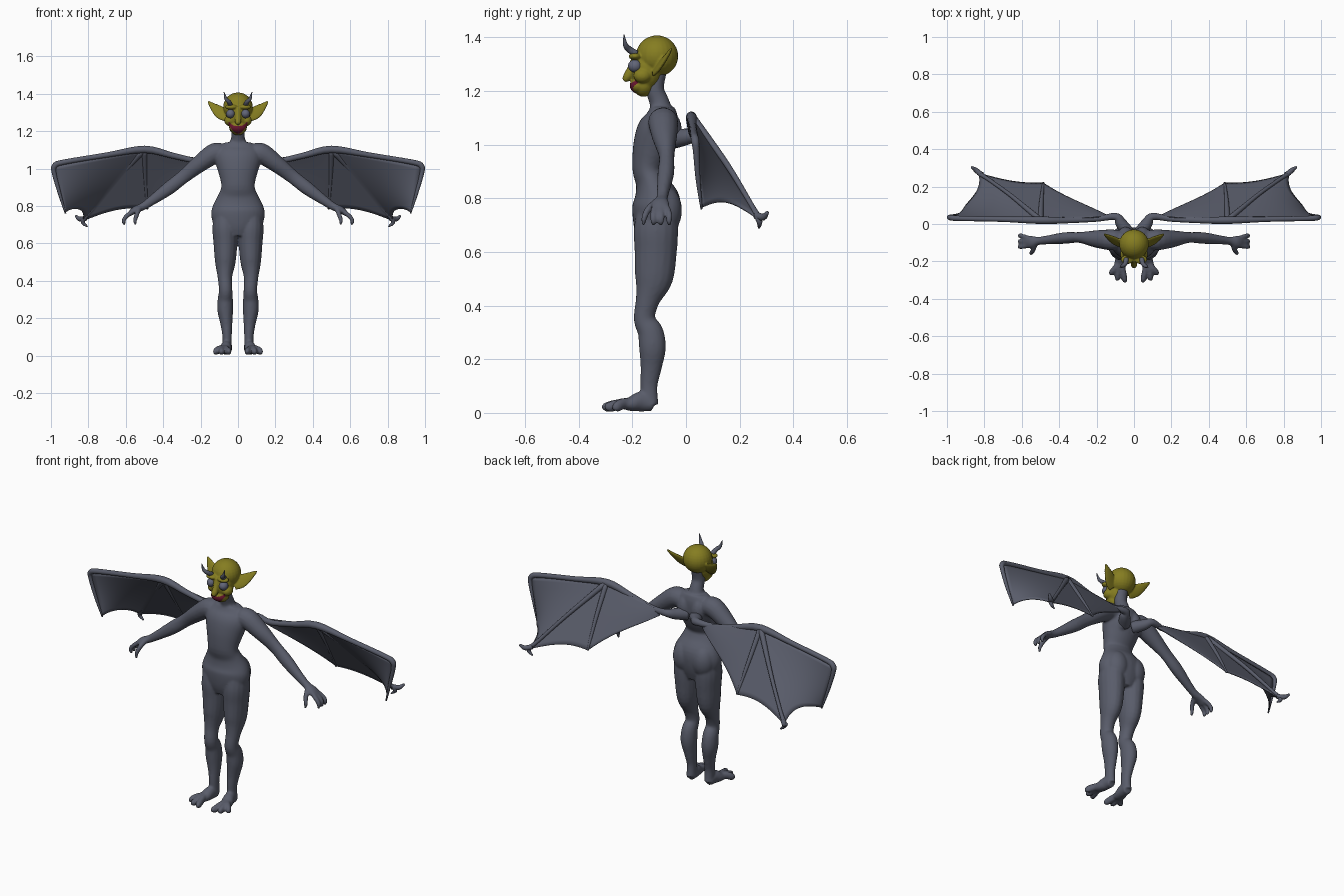
import bpy, bmesh, math
from mathutils import Vector, Matrix

def material(name, rgb):
    m = bpy.data.materials.new(name)
    m.diffuse_color = (*rgb, 1)
    return m

GREY = material("slate_skin", (0.10, 0.108, 0.145))
YELLOW = material("olive_yellow", (0.235, 0.205, 0.015))
RED = material("dark_red", (0.14, 0.008, 0.028))
EYE = material("eye_grey", (0.12, 0.13, 0.185))
X, Y, Z = Vector((1, 0, 0)), Vector((0, 1, 0)), Vector((0, 0, 1))

def flip(p, s):
    return (p[0] * s, *p[1:])

def tube(bm, pts, ref=Y, both=True, sides=16, steps=4):
    """Smooth tube through (x, y, z, r_across, r_along_ref) points, mirrored in x."""
    pts = [(*p, p[3]) if len(p) == 4 else p for p in pts]
    for s in ((1, -1) if both else (1,)):
        k = [flip(p, s) for p in pts]
        k = [k[0]] + k + [k[-1]]
        path = []
        for i in range(1, len(k) - 2):
            for j in range(steps):
                t = j / steps
                path.append([0.5 * (2 * b + (c - a) * t + (2 * a - 5 * b + 4 * c - d) * t * t
                                    + (3 * b - a - 3 * c + d) * t ** 3)
                             for a, b, c, d in zip(*k[i - 1:i + 3])])
        path.append(list(k[-1]))
        rings = []
        for i, p in enumerate(path):
            t = (Vector(path[min(i + 1, len(path) - 1)][:3]) - Vector(path[max(i - 1, 0)][:3])).normalized()
            u = (ref - t * ref.dot(t)).normalized()
            w = t.cross(u)
            rings.append([bm.verts.new(Vector(p[:3]) + w * (p[3] * math.cos(a)) + u * (p[4] * math.sin(a)))
                          for a in (2 * math.pi * n / sides for n in range(sides))])
        for r, q in zip(rings, rings[1:]):
            for n in range(sides):
                m = (n + 1) % sides
                bm.faces.new((r[n], r[m], q[m], q[n]))
        bm.faces.new(rings[0])
        bm.faces.new(rings[-1])

def ball(bm, c, r, both=True):
    for s in ((1, -1) if both else (1,)):
        bmesh.ops.create_uvsphere(bm, u_segments=24, v_segments=16, radius=1,
                                  matrix=Matrix.Translation(flip(c, s)) @ Matrix.Diagonal((*r, 1)))

def finish(name, bm, mats, voxel=0, smooth=4):
    bmesh.ops.recalc_face_normals(bm, faces=bm.faces[:])
    me = bpy.data.meshes.new(name)
    bm.to_mesh(me)
    bm.free()
    ob = bpy.data.objects.new(name, me)
    bpy.context.collection.objects.link(ob)
    if voxel:  # fuse overlapping parts into one skin
        r = ob.modifiers.new("fuse", 'REMESH')
        r.mode, r.voxel_size = 'VOXEL', voxel
        m = ob.modifiers.new("soften", 'SMOOTH')
        m.factor, m.iterations = 0.5, smooth
        dg = bpy.context.evaluated_depsgraph_get()
        ob.data = bpy.data.meshes.new_from_object(ob.evaluated_get(dg))
        ob.modifiers.clear()
    ob.data.materials.clear()
    for m in mats:
        ob.data.materials.append(m)
    for f in ob.data.polygons:
        f.use_smooth = True
        f.material_index = 0
    return ob

# ---- body: torso, neck, legs, feet, arms and hands fused ----
bm = bmesh.new()
tube(bm, [(0, -.112, .64, .08, .066), (0, -.112, .69, .125, .082), (0, -.11, .75, .143, .09),
          (0, -.111, .80, .135, .086), (0, -.127, .86, .105, .061), (0, -.14, .91, .089, .06),
          (0, -.125, .98, .105, .074), (0, -.105, 1.05, .125, .078), (0, -.09, 1.10, .12, .062),
          (0, -.088, 1.14, .07, .045)], both=False, sides=32)
tube(bm, [(0, -.085, 1.10, .06, .045), (0, -.1, 1.16, .038, .037), (0, -.116, 1.21, .036, .034),
          (0, -.105, 1.28, .036, .035)], both=False)
ball(bm, (.06, -.077, .755), (.066, .062, .09))
ball(bm, (.045, -.055, 1.05), (.04, .04, .07))  # shoulder blades
tube(bm, [(.07, -.108, .75, .06, .075), (.069, -.112, .68, .068, .083), (.067, -.113, .6, .064, .079),
          (.068, -.12, .5, .055, .071),
          (.07, -.143, .42, .039, .045), (.066, -.155, .35, .036, .04), (.068, -.132, .3, .041, .048),
          (.068, -.125, .24, .042, .05), (.062, -.13, .17, .032, .04), (.058, -.138, .1, .025, .032),
          (.058, -.135, .03, .026, .033)])
tube(bm, [(.058, -.12, .03, .026, .025), (.062, -.165, .042, .029, .038), (.07, -.2, .034, .033, .029),
          (.075, -.225, .028, .032, .02)], Z)
for tip in ((.12, -.26), (.088, -.288), (.05, -.297)):
    tube(bm, [(.07, -.2, .034, .02, .022), ((tip[0] + .076) / 2, -.235, .034, .017, .021),
              (*tip, .021, .015, .019), (tip[0], tip[1] - .013, .013, .006)], Z)
tube(bm, [(.07, -.085, 1.07, .05), (.12, -.085, 1.083, .056), (.2, -.08, 1.03, .047, .047),
          (.29, -.072, .958, .037, .029), (.37, -.075, .895, .036, .031), (.46, -.085, .83, .026, .024),
          (.51, -.09, .797, .021, .022), (.55, -.095, .78, .019, .033), (.58, -.095, .757, .013, .035)])
for y0, y in ((-.075, -.063), (-.095, -.093), (-.115, -.122)):
    tube(bm, [(.565, y0, .77, .013), (.6, y, .742, .012), (.612, y, .718, .011), (.605, y, .697, .006)])
tube(bm, [(.53, -.11, .785, .015), (.54, -.142, .757, .013), (.55, -.156, .725, .011), (.548, -.158, .698, .006)], X)
finish("body", bm, [GREY], .0065, 4)

# ---- head with jaw, brow, cheeks, nose and ears ----
bm = bmesh.new()
ball(bm, (0, -.108, 1.33), (.079, .079, .077), False)
ball(bm, (0, -.146, 1.28), (.064, .06, .08), False)
ball(bm, (0, -.158, 1.225), (.048, .042, .047), False)
ball(bm, (0, -.178, 1.22), (.046, .032, .03), False)
ball(bm, (.036, -.19, 1.329), (.034, .024, .014))
ball(bm, (.046, -.162, 1.257), (.028, .034, .028))
tube(bm, [(0, -.186, 1.325, .016), (0, -.202, 1.285, .016), (0, -.219, 1.252, .017), (0, -.233, 1.24, .009)], both=False)
tube(bm, [(.055, -.112, 1.28, .011, .034), (.085, -.098, 1.295, .01, .038), (.115, -.08, 1.318, .009, .03),
          (.142, -.064, 1.342, .007, .016), (.16, -.054, 1.36, .004, .005)], Vector((0, .5, .86)))
head = finish("head", bm, [YELLOW, RED], .004, 4)
for f in head.data.polygons:  # smiling mouth
    c = f.center
    if c.y < -.15 and abs(c.x) < .05 and abs(c.z - (1.207 + 15 * c.x ** 2)) < .019 * (1.15 - abs(c.x) / .07):
        f.material_index = 1

bm = bmesh.new()
ball(bm, (.04, -.19, 1.293), (.024, .026, .024))
finish("eyes", bm, [EYE])

bm = bmesh.new()
tube(bm, [(.041, -.185, 1.338, .013), (.047, -.212, 1.355, .012), (.064, -.226, 1.373, .009), (.075, -.231, 1.41, .0015)])
finish("horns", bm, [GREY])

# ---- wings ----
E, C = Vector((.5, .02, 1.105)), Vector((.985, .035, 1.01))        # wing wrist, outer corner
F1, F2, F3 = Vector((.485, .22, .785)), Vector((.83, .272, .72)), Vector((.922, .058, .765))
R, R2 = Vector((.13, .04, 1.04)), Vector((.14, .045, 1.015))       # membrane root

bm = bmesh.new()
tube(bm, [(.03, -.05, 1.02, .036), (.07, .005, 1.03, .03), (.10, .04, 1.04, .02), (.2, .027, 1.037, .015),
          (.35, .02, 1.07, .016), (.5, .02, 1.103, .02), (.7, .025, 1.073, .014), (.93, .03, 1.035, .014),
          (.98, .034, 1.015, .015), (.983, .038, .975, .012), (.955, .045, .87, .009), (.922, .058, .76, .004)],
     Vector((.3, 1, .2)))
tube(bm, [(*E, .015), (.495, .125, .945, .011), (*F1, .006)], X)
tube(bm, [(*E, .016), (.655, .15, .93, .011), (.78, .24, .78, .01), (*F2, .012), (.805, .272, .69, .004)], X)
tube(bm, [(.815, .262, .735, .014), (.845, .288, .73, .013), (.868, .304, .748, .006)], Z)
finish("wing_bones", bm, [GREY])

def panel(bm, a, a_tip, b, b_tip, bow, billow, n=14):
    """Membrane between two fingers, its free edge scooped and its middle billowing."""
    for s in (1, -1):
        g = []
        for i in range(n + 1):
            u = i / n
            hump = 4 * u * (1 - u)
            row = []
            for j in range(n + 1):
                v = j / n * (1 - bow * hump)
                p = a.lerp(a_tip, v).lerp(b.lerp(b_tip, v), u)
                p += Vector((0, .7, .7)) * billow * hump * math.sin(math.pi * v)
                row.append(bm.verts.new((p.x * s, p.y, p.z)))
            g.append(row)
        for i in range(n):
            for j in range(n):
                bm.faces.new((g[i][j], g[i + 1][j], g[i + 1][j + 1], g[i][j + 1]))

bm = bmesh.new()
panel(bm, R, R2, E, F1, .08, .005)
panel(bm, E, F1, E, F2, .08, 0)
panel(bm, E, F2, C, F3, .13, .005)
bmesh.ops.remove_doubles(bm, verts=bm.verts[:], dist=.0005)
wing = finish("wing_membrane", bm, [GREY])
sol = wing.modifiers.new("thickness", 'SOLIDIFY')
sol.thickness, sol.offset = .005, 0
